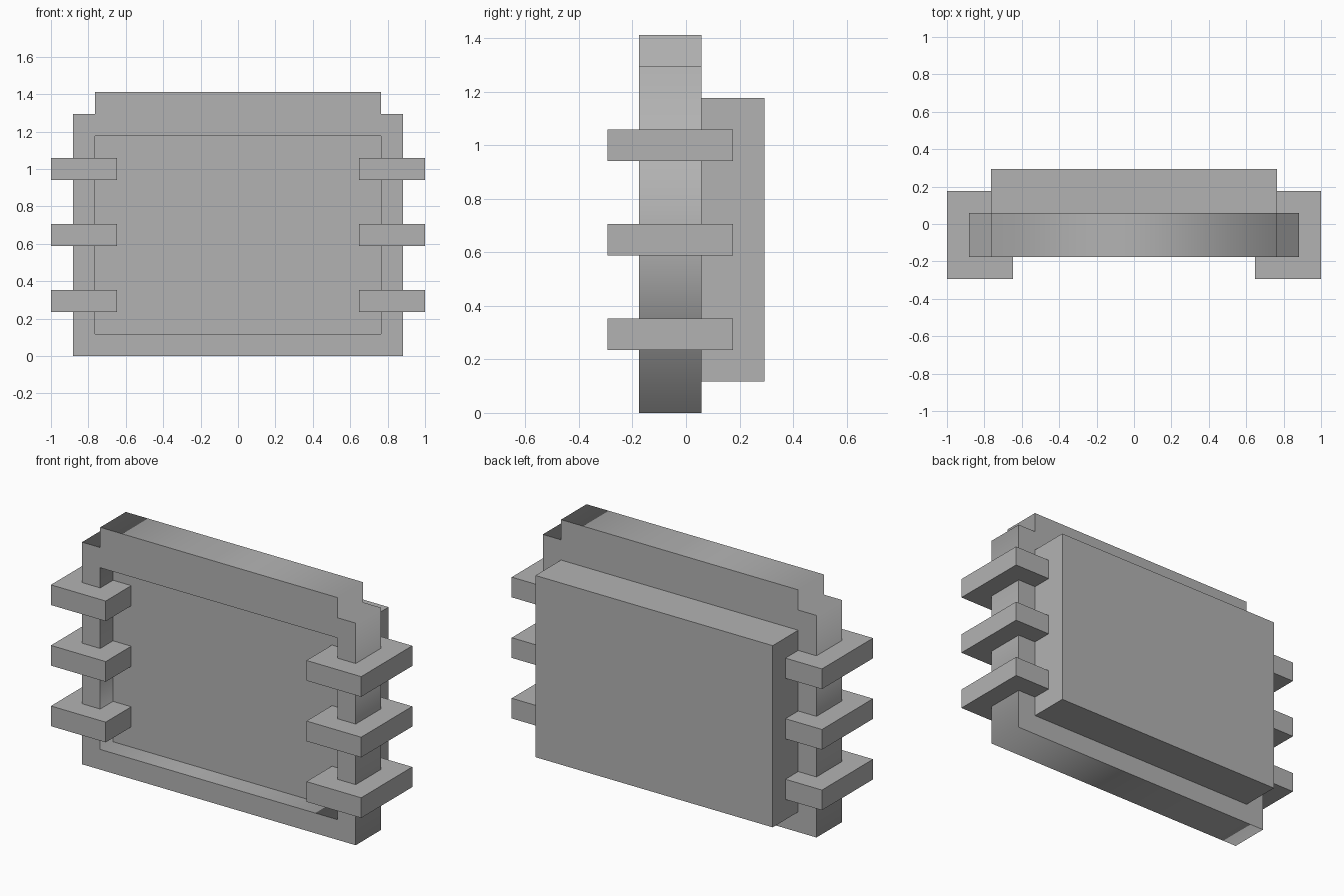
import bpy

cube = bpy.data.objects.get("Cube")
if cube:
    bpy.data.objects.remove(cube, do_unlink=True)

U = 2 / 17  # module: every part sits on a half-module grid

grey = bpy.data.materials.new("plain grey")
grey.use_nodes = True
colour = (0.45, 0.45, 0.45, 1)
grey.diffuse_color = colour
grey.node_tree.nodes["Principled BSDF"].inputs["Base Color"].default_value = colour


def box(name, low, high):
    """Box between two corners given in modules."""
    bpy.ops.mesh.primitive_cube_add(size=1)
    obj = bpy.context.object
    obj.name = name
    for v in obj.data.vertices:
        v.co = [U * (a if c < 0 else b) for c, a, b in zip(v.co, low, high)]
    obj.data.materials.append(grey)
    return obj


def extruded_outline(name, loops, depth, y):
    """Upright plate from closed x-z loops; inner loops become holes."""
    curve = bpy.data.curves.new(name + "_outline", "CURVE")
    curve.dimensions = "2D"
    curve.fill_mode = "BOTH"
    curve.extrude = depth * U / 2
    for loop in loops:
        spline = curve.splines.new("POLY")
        spline.points.add(len(loop) - 1)
        for point, (x, z) in zip(spline.points, loop):
            point.co = (x * U, z * U, 0, 1)
        spline.use_cyclic_u = True
    obj = bpy.data.objects.new(name, curve)
    bpy.context.collection.objects.link(obj)
    obj.rotation_euler.x = 1.5707963
    obj.location.y = y * U
    bpy.ops.object.select_all(action="DESELECT")
    obj.select_set(True)
    bpy.context.view_layer.objects.active = obj
    bpy.ops.object.convert(target="MESH")
    obj = bpy.context.object
    obj.data.materials.clear()
    obj.data.materials.append(grey)
    return obj


# Frame with stepped top corners and a rectangular opening
half = [(7.5, 0), (7.5, 11), (6.5, 11), (6.5, 12)]
outer = half + [(-x, z) for x, z in reversed(half)]
opening = [(6.5, 1), (6.5, 10), (-6.5, 10), (-6.5, 1)]
extruded_outline("frame", [outer, opening], 2, -0.5)

# Thick panel set into the opening, standing out behind
box("back_panel", (-6.5, -0.5, 1), (6.5, 2.5, 10))

# Three clamps on each side
for level, z in zip(("lower", "middle", "upper"), (2, 5, 8)):
    box("left_clamp_" + level, (5.5, -2.5, z), (8.5, 1.5, z + 1))
    box("right_clamp_" + level, (-8.5, -2.5, z), (-5.5, 1.5, z + 1))
